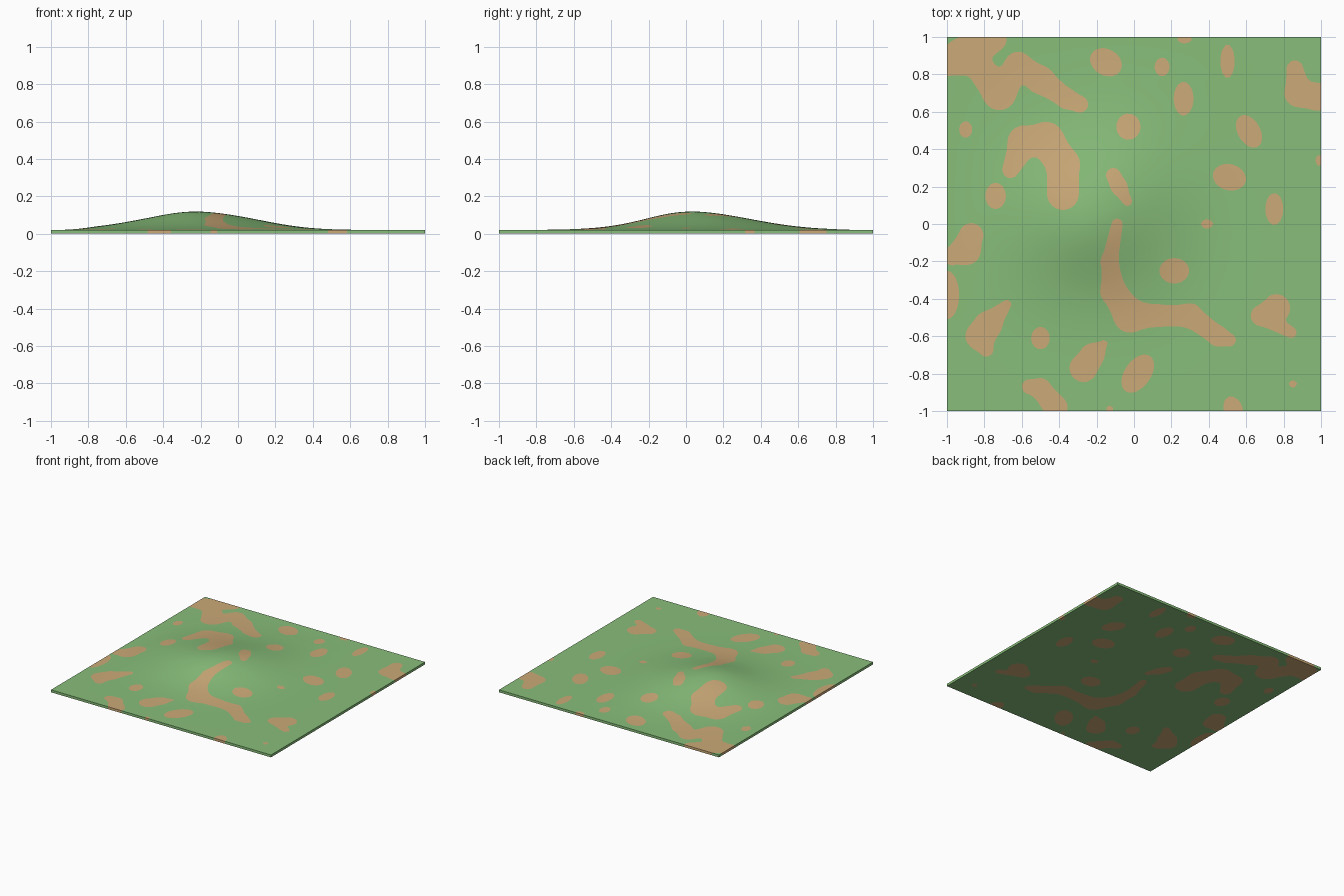
import bpy, bmesh, math
from mathutils import Vector

if "Cube" in bpy.data.objects:
    bpy.data.objects.remove(bpy.data.objects["Cube"])

N = 110  # grid resolution

# bare-earth spots: x, y, half width, half height, tilt in degrees
SPOTS = [(-.15, .865, .09, .07, -30), (.15, .84, .04, .05, 0), (.27, .99, .04, .025, 0),
         (.5, .87, .038, .09, 0), (.265, .67, .053, .09, 0), (-.03, .52, .065, .07, 0),
         (.615, .495, .06, .095, 30), (.51, .25, .09, .07, -15), (.75, .08, .048, .085, 0),
         (.39, 0, .033, .025, 0), (.215, -.25, .08, .068, 0), (-.9, .505, .035, .045, 0),
         (-.74, .15, .055, .07, 0), (-.5, -.61, .05, .06, 0), (.02, -.8, .07, .115, -35),
         (.85, -.855, .023, .02, 0), (.99, .34, .02, .03, 0), (.53, -.99, .05, .07, 20),
         (-.13, -.99, .02, .02, 0), (-1, -.38, .065, .13, 0)]

# winding earth trails: points of x, y, radius
TRAILS = [
    [(-1, .87, .08), (-.9, .9, .1), (-.75, .99, .07)],
    [(-.85, .87, .07), (-.72, .7, .085), (-.62, .85, .065), (-.5, .77, .07),
     (-.36, .67, .05), (-.29, .64, .045)],
    [(-.66, .29, .045), (-.59, .44, .08), (-.47, .45, .09), (-.38, .32, .085), (-.38, .16, .085)],
    [(-.09, 0, .03), (-.13, -.2, .043), (-.11, -.36, .065), (-.02, -.49, .085),
     (.13, -.49, .055), (.3, -.49, .06), (.45, -.6, .05), (.51, -.62, .035)],
    [(-.11, .26, .04), (-.08, .2, .04), (-.035, .12, .025)],
    [(-.68, -.43, .025), (-.78, -.54, .07), (-.82, -.6, .075), (-.79, -.67, .04)],
    [(-.56, -.87, .04), (-.5, -.88, .05), (-.42, -.98, .065)],
    [(.76, -.45, .075), (.68, -.49, .05), (.84, -.58, .03)],
    [(.86, .83, .045), (.88, .7, .07), (.98, .68, .075)],
    [(-.27, -.77, .075), (-.22, -.7, .06), (-.16, -.64, .02)],
    [(-.87, -.06, .065), (-.9, -.14, .075), (-.97, -.17, .05)],
]


def smooth_max(a, b, k=.025):
    h = max(k - abs(a - b), 0) / k
    return max(a, b) + h * h * k / 4


def capsule(x, y, a, b):
    dx, dy = b[0] - a[0], b[1] - a[1]
    t = ((x - a[0]) * dx + (y - a[1]) * dy) / (dx * dx + dy * dy)
    t = min(1, max(0, t))
    return a[2] + (b[2] - a[2]) * t - math.hypot(x - a[0] - t * dx, y - a[1] - t * dy)


def earth(x, y):
    """Positive inside a bare-earth patch."""
    f = -1
    for cx, cy, rx, ry, deg in SPOTS:
        c, s = math.cos(math.radians(deg)), math.sin(math.radians(deg))
        u, v = (x - cx) * c + (y - cy) * s, (y - cy) * c - (x - cx) * s
        f = max(f, (1 - math.hypot(u / rx, v / ry)) * min(rx, ry))
    for trail in TRAILS:
        for a, b in zip(trail, trail[1:]):
            f = smooth_max(f, capsule(x, y, a, b))
    return f


def hump(x, y, cx, cy, sx, sy):
    return math.exp(-((x - cx) / sx) ** 2 - ((y - cy) / sy) ** 2)


def height(x, y):
    """Thin slab with a low double-topped hill."""
    h = .056 * hump(x, y, -.38, .05, .36, .38) + .056 * hump(x, y, -.04, .12, .33, .42)
    h += .016 * hump(x, y, -.26, -.06, .2, .22)
    fade = min(1, (1 - max(abs(x), abs(y))) / .25)
    return .02 + h * fade * fade * (3 - 2 * fade)


def material(name, rgb):
    m = bpy.data.materials.new(name)
    lin = [((c / 255 + .055) / 1.055) ** 2.4 for c in rgb]
    m.diffuse_color = (*lin, 1)
    m.use_nodes = True
    m.node_tree.nodes["Principled BSDF"].inputs["Base Color"].default_value = m.diffuse_color
    return m


# flat sheet, cut along the outlines of the earth patches
bm = bmesh.new()
bmesh.ops.create_grid(bm, x_segments=N, y_segments=N, size=1)
field = {v: earth(v.co.x, v.co.y) for v in bm.verts}
cuts = set()
for e in list(bm.edges):
    a, b = e.verts
    fa, fb = field[a], field[b]
    if fa * fb < 0:
        t = min(.97, max(.03, fa / (fa - fb)))
        cuts.add(bmesh.utils.edge_split(e, a, t)[1])
for f in list(bm.faces):
    on = [v for v in f.verts if v in cuts]
    if len(on) == 2:
        bmesh.utils.face_split(f, on[0], on[1])
for f in bm.faces:
    f.material_index = int(sum(field.get(v, 0) for v in f.verts) > 0)
    f.smooth = True

# thicken to a slab: flat underside, hilly top, colours run through
bm.normal_update()
top = list(bm.verts)
result = bmesh.ops.extrude_face_region(bm, geom=list(bm.faces), use_keep_orig=True)
for g in result["geom"]:
    if isinstance(g, bmesh.types.BMVert):
        g.co.z = height(g.co.x, g.co.y)
for f in bm.faces:
    zs = [v.co.z for v in f.verts]
    if min(zs) < .001 < max(zs):
        c = f.calc_center_median()
        f.material_index = int(earth(c.x, c.y) > 0)
bmesh.ops.recalc_face_normals(bm, faces=bm.faces)

mesh = bpy.data.meshes.new("grass_hill")
bm.to_mesh(mesh)
bm.free()
mesh.materials.append(material("grass green", (136, 190, 122)))
mesh.materials.append(material("bare earth", (204, 170, 120)))
ground = bpy.data.objects.new("grass_hill", mesh)
bpy.context.collection.objects.link(ground)
bpy.context.view_layer.objects.active = ground
ground.select_set(True)
bpy.ops.object.shade_smooth_by_angle(angle=math.radians(35))
